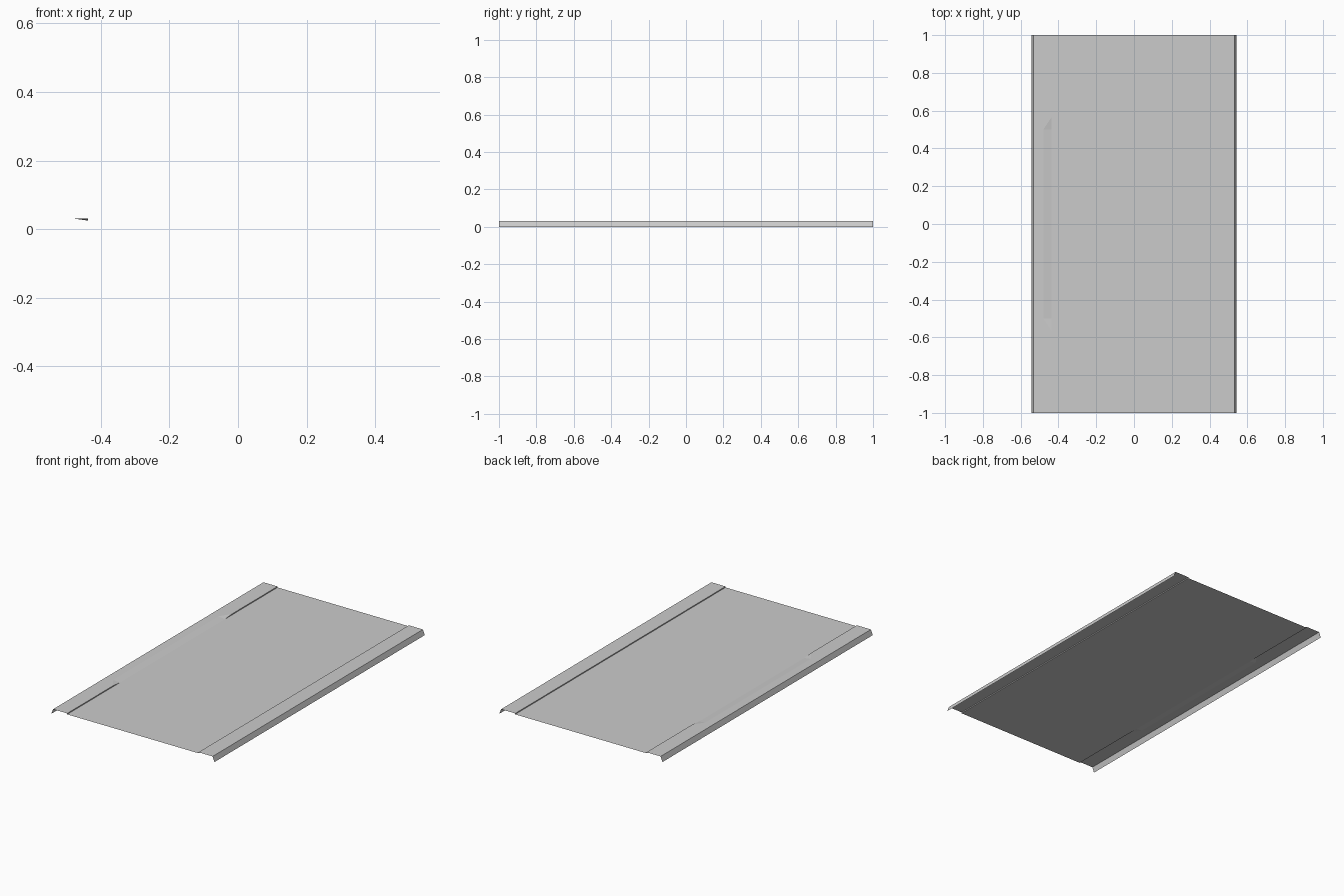
import bpy, bmesh

if "Cube" in bpy.data.objects:
    bpy.data.objects.remove(bpy.data.objects["Cube"])

TOP, PANEL = 0.031, 0.025      # flange and panel heights
STEP, RIM, LIP = 0.437, 0.531, 0.543


def sheet(name, faces):
    """Zero-thickness sheet part from a few polygons."""
    bm = bmesh.new()
    for pts in faces:
        bm.faces.new([bm.verts.new(p) for p in pts])
    bmesh.ops.remove_doubles(bm, verts=bm.verts, dist=1e-5)
    mesh = bpy.data.meshes.new(name)
    bm.to_mesh(mesh)
    bm.free()
    ob = bpy.data.objects.new(name, mesh)
    bpy.context.collection.objects.link(ob)
    return ob


def strip(a, b, y0=-1, y1=1):
    """Quad swept along y between two (x, z) profile points, normal up."""
    (xa, za), (xb, zb) = a, b
    return [(xa, y0, za), (xb, y0, zb), (xb, y1, zb), (xa, y1, za)]


# Recessed main panel
sheet("main_panel", [strip((-STEP, PANEL), (STEP, PANEL))])

# Right flange: step up, flat rim, folded lip
prof = [(STEP, PANEL), (STEP, TOP), (RIM, TOP), (LIP, 0)]
sheet("right_flange", [strip(a, b) for a, b in zip(prof, prof[1:])])

# Left flange: folded lip, flat rim with a finger notch cut into its inner edge
NX, NI, NO = -0.48, 0.50, 0.565   # notch depth, inner and outer half lengths
sheet("left_flange", [
    strip((-LIP, 0), (-RIM, TOP)),
    [(-RIM, -1, TOP), (-STEP, -1, TOP), (-STEP, -NO, TOP), (NX, -NI, TOP),
     (NX, NI, TOP), (-STEP, NO, TOP), (-STEP, 1, TOP), (-RIM, 1, TOP)],
])

# Step wall beside the notch, with its triangular remainders
sheet("left_step", [
    [(-STEP, -1, TOP), (-STEP, -1, PANEL), (-STEP, -NI, PANEL), (-STEP, -NO, TOP)],
    [(-STEP, NO, TOP), (-STEP, NI, PANEL), (-STEP, 1, PANEL), (-STEP, 1, TOP)],
])

# Sloped finger notch with triangular ends
sheet("finger_notch", [
    strip((NX, TOP), (-STEP, PANEL), -NI, NI),
    [(NX, -NI, TOP), (-STEP, -NO, TOP), (-STEP, -NI, PANEL)],
    [(NX, NI, TOP), (-STEP, NI, PANEL), (-STEP, NO, TOP)],
])
